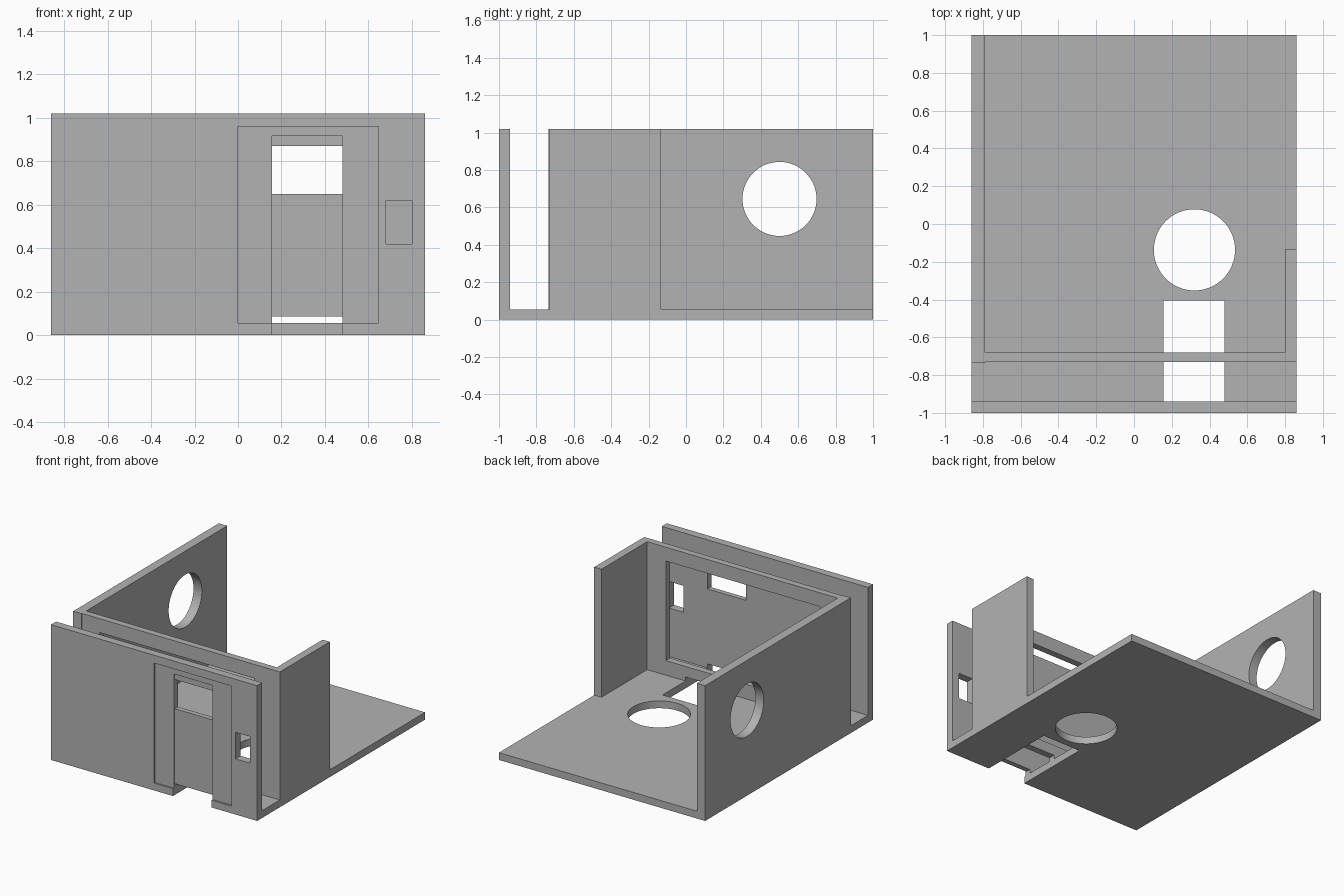
import bpy
from math import pi, radians
from mathutils import Vector

cube = bpy.data.objects.get("Cube")
if cube:
    bpy.data.objects.remove(cube, do_unlink=True)

grey = bpy.data.materials.new("plain_grey")
grey.use_nodes = True
COLOUR = (0.45, 0.45, 0.45, 1)
grey.diffuse_color = COLOUR
grey.node_tree.nodes["Principled BSDF"].inputs["Base Color"].default_value = COLOUR


def box(name, x, y, z):
    """Box spanning the given (low, high) ranges."""
    low, high = Vector((x[0], y[0], z[0])), Vector((x[1], y[1], z[1]))
    bpy.ops.mesh.primitive_cube_add(size=1, location=(low + high) / 2)
    ob = bpy.context.object
    ob.name = name
    ob.scale = high - low
    bpy.ops.object.transform_apply(location=True, rotation=False, scale=True)
    ob.data.materials.append(grey)
    return ob


def bore(radius, centre, turn=0):
    """Round cutter, upright or turned to point along x."""
    bpy.ops.mesh.primitive_cylinder_add(vertices=64, radius=radius, depth=0.5,
                                        location=centre, rotation=(0, turn, 0))
    ob = bpy.context.object
    ob.data.materials.append(grey)
    return ob


def cut(part, *cutters):
    """Subtract every cutter from the part, then discard the cutters."""
    for cutter in cutters:
        cutter.hide_render = True
        mod = part.modifiers.new("cut", 'BOOLEAN')
        mod.operation = 'DIFFERENCE'
        mod.solver = 'EXACT'
        mod.object = cutter
        bpy.context.view_layer.objects.active = part
        bpy.ops.object.modifier_apply(modifier=mod.name)
        bpy.data.objects.remove(cutter, do_unlink=True)


# Shared dimensions
SIDE, FLOOR, TOP = 0.86, 0.055, 1.02
FRONT, FRONT_BACK = -1.0, -0.94
INNER, INNER_BACK = -0.73, -0.68
DOOR = (0.157, 0.48)
THROUGH = (-1.1, -0.5)
height = (FLOOR, TOP)

# Floor with a round hole and a door slot
floor = box("floor", (-SIDE, SIDE), (FRONT, 1), (0, FLOOR))
cut(floor, bore(0.215, (0.32, -0.137, 0)),
    box("slot", DOOR, (-1.1, -0.405), (-0.1, 0.2)))

# Front wall: stepped door recess, door window, gap under the door, small window
front_wall = box("front_wall", (-SIDE, SIDE), (FRONT, FRONT_BACK), height)
cut(front_wall,
    box("frame_recess", (0, 0.645), (-1.1, FRONT + 0.012), (0, 0.96)),
    box("door_recess", DOOR, (-1.1, FRONT + 0.022), (0, 0.915)),
    box("door_window", DOOR, THROUGH, (0.65, 0.87)),
    box("door_gap", DOOR, THROUGH, (0, 0.085)),
    box("small_window", (0.68, 0.80), THROUGH, (0.42, 0.62)))

# Inner wall with a wide opening and a gap over the floor slot
inner_wall = box("inner_wall", (-0.79, 0.80), (INNER, INNER_BACK), height)
cut(inner_wall,
    box("wide_opening", (-0.645, 0.645), THROUGH, (0.165, 0.915)),
    box("floor_gap", DOOR, THROUGH, (0, 0.085)))

# Side walls: long one with a round hole, short one plain
long_wall = box("long_side_wall", (-SIDE, -0.79), (INNER - 0.005, 1), height)
cut(long_wall, bore(0.198, (-0.82, 0.5, 0.645), pi / 2))
short_wall = box("short_side_wall", (0.80, SIDE), (INNER, -0.135), height)

# Smooth the round bores and keep every other edge crisp
for part in (floor, long_wall):
    bpy.ops.object.select_all(action='DESELECT')
    part.select_set(True)
    bpy.context.view_layer.objects.active = part
    bpy.ops.object.shade_smooth_by_angle(angle=radians(30))
